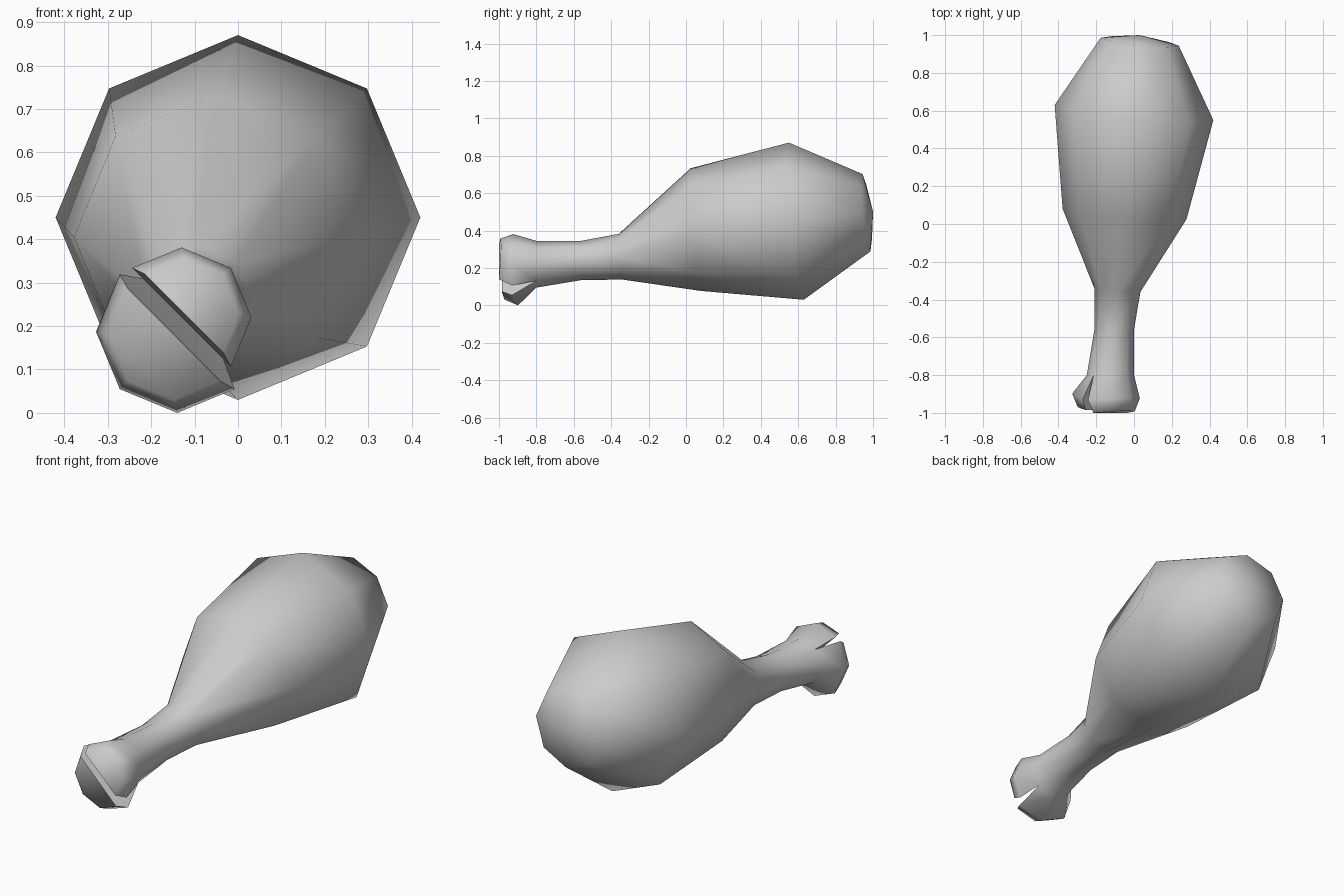
import bpy, bmesh
from math import sin, cos, radians

cube = bpy.data.objects.get("Cube")
if cube:
    bpy.data.objects.remove(cube, do_unlink=True)

grey = bpy.data.materials.new("plain_grey")
grey.use_nodes = True
colour = (0.6, 0.6, 0.6, 1)
grey.diffuse_color = colour
grey.node_tree.nodes["Principled BSDF"].inputs["Base Color"].default_value = colour

bm = bmesh.new()


def ring(x, y, z, r, tilt=0.0, angles=range(0, 360, 45)):
    """Octagon (or part of one) across the y axis; tilt slants it diagonally."""
    verts = []
    for a in angles:
        dx, dz = r * cos(radians(a)), r * sin(radians(a))
        verts.append(bm.verts.new((x + dx, y + tilt * (dx + dz), z + dz)))
    return verts


def bridge(a, b):
    n = len(a)
    for i in range(n):
        j = (i + 1) % n
        bm.faces.new((a[i], a[j], b[j], b[i]))


# Meat and shaft, from the rounded back to the split end of the bone
body = [
    ring(0.03, 0.965, 0.495, 0.207, -0.1),
    ring(0.0, 0.59, 0.45, 0.42, -0.095),
    ring(-0.05, 0.053, 0.405, 0.328, -0.085),
    ring(-0.088, -0.35, 0.26, 0.122, -0.08),
    ring(-0.105, -0.56, 0.24, 0.105),
    ring(-0.125, -0.8, 0.22, 0.125),
]
for a, b in zip(body, body[1:]):
    bridge(a, b)
pole = bm.verts.new((0.03, 1.0, 0.5))
for i in range(8):
    bm.faces.new((body[0][i], body[0][(i + 1) % 8], pole))

# Two half knobs, split along a diagonal
upper = range(-45, 136, 45)
lower = range(135, 316, 45)
knobs = [
    (upper, (-0.13, -0.93, 0.22, 0.161, 0.04), (-0.125, -1.0, 0.23, 0.128, 0.06)),
    (lower, (-0.14, -0.93, 0.187, 0.187, -0.17), (-0.148, -0.985, 0.18, 0.15, -0.1)),
]
for angles, wide, tip in knobs:
    start = [body[-1][(a // 45) % 8] for a in angles]
    mid, end = ring(*wide, angles), ring(*tip, angles)
    bridge(start, mid)
    bridge(mid, end)
    bm.faces.new(end)

bmesh.ops.recalc_face_normals(bm, faces=bm.faces[:])
mesh = bpy.data.meshes.new("drumstick")
bm.to_mesh(mesh)
bm.free()
mesh.materials.append(grey)
drumstick = bpy.data.objects.new("drumstick", mesh)
bpy.context.collection.objects.link(drumstick)

bpy.ops.object.select_all(action="DESELECT")
drumstick.select_set(True)
bpy.context.view_layer.objects.active = drumstick
bpy.ops.object.shade_smooth_by_angle(angle=radians(70))
